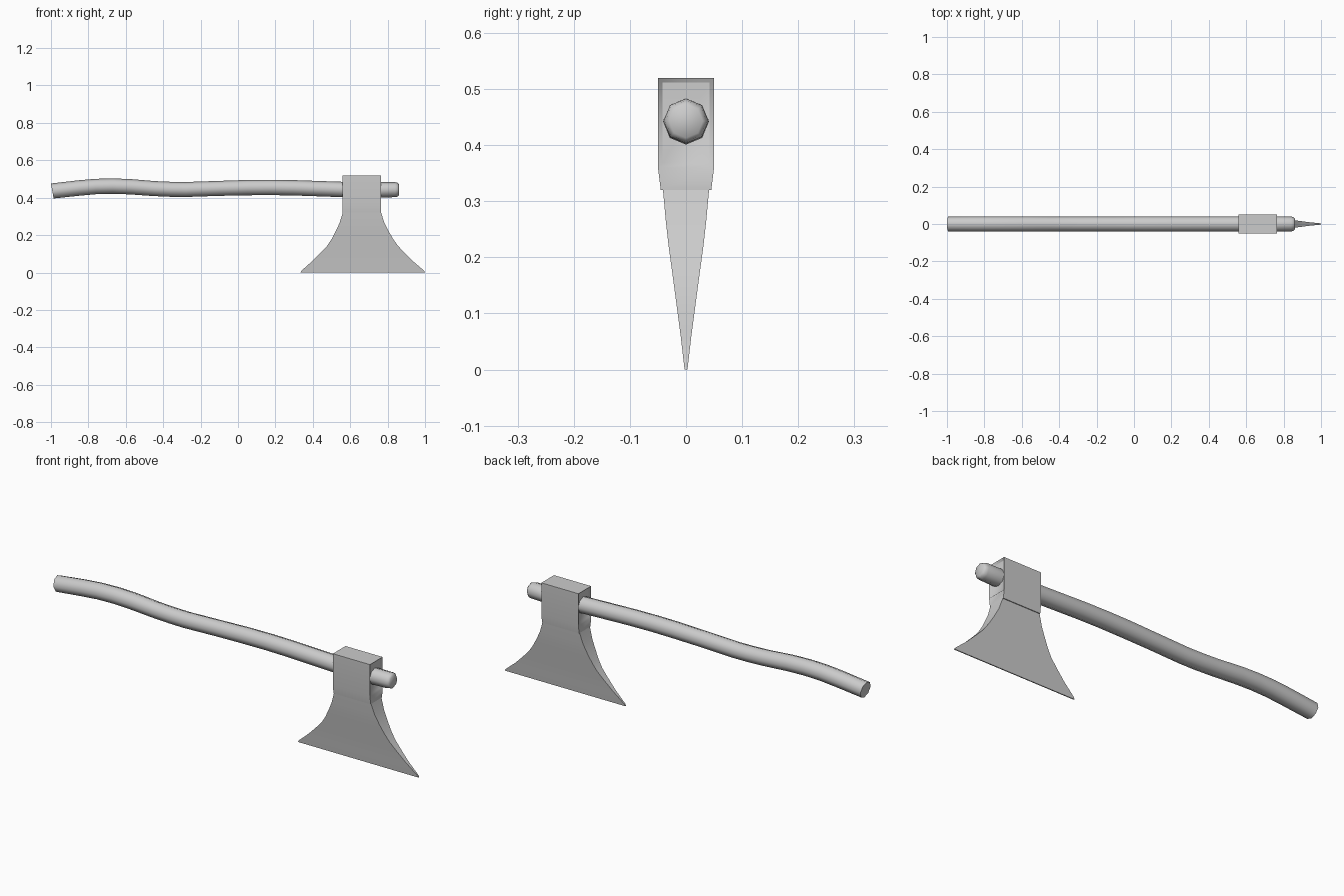
import bpy, bmesh, math

if "Cube" in bpy.data.objects:
    bpy.data.objects.remove(bpy.data.objects["Cube"])


def loft(name, rings, angle):
    """Skin a list of equal-length point rings and cap both ends."""
    bm = bmesh.new()
    loops = [[bm.verts.new(p) for p in ring] for ring in rings]
    n = len(loops[0])
    for a, b in zip(loops, loops[1:]):
        for i in range(n):
            j = (i + 1) % n
            bm.faces.new((a[i], a[j], b[j], b[i]))
    bm.faces.new(loops[0])
    bm.faces.new(loops[-1])
    bmesh.ops.recalc_face_normals(bm, faces=bm.faces)
    mesh = bpy.data.meshes.new(name)
    bm.to_mesh(mesh)
    bm.free()
    obj = bpy.data.objects.new(name, mesh)
    bpy.context.collection.objects.link(obj)
    bpy.ops.object.select_all(action='DESELECT')
    obj.select_set(True)
    bpy.context.view_layer.objects.active = obj
    bpy.ops.object.shade_smooth_by_angle(angle=math.radians(angle))
    return obj


def rect(cx, hx, hy, z):
    return [(cx - hx, -hy, z), (cx + hx, -hy, z), (cx + hx, hy, z), (cx - hx, hy, z)]


# Wavy octagonal handle: x, centre height, radius, end tilt
path = [(-0.993, 0.436, 0.040, 0.18), (-0.85, 0.452, 0.041, 0.10),
        (-0.76, 0.460, 0.041, 0.05), (-0.67, 0.462, 0.041, 0),
        (-0.58, 0.459, 0.041, -0.05), (-0.45, 0.449, 0.040, -0.06),
        (-0.36, 0.445, 0.040, -0.03), (-0.28, 0.444, 0.040, 0),
        (-0.10, 0.450, 0.040, 0.02), (0.05, 0.454, 0.041, 0.01),
        (0.17, 0.455, 0.041, 0), (0.30, 0.453, 0.041, -0.02),
        (0.56, 0.444, 0.041, -0.02), (0.77, 0.442, 0.041, 0),
        (0.84, 0.443, 0.040, 0), (0.853, 0.443, 0.037, 0), (0.86, 0.443, 0.030, 0)]
handle = []
for x, z, r, tilt in path:
    ring = []
    for k in range(8):
        a = k * math.pi / 4
        u = r * math.sin(a)
        ring.append((x - u * tilt, r * math.cos(a), z + u))
    handle.append(ring)
loft("handle", handle, 50)

# Eye block that grips the handle, with dished ends
eye = loft("head_eye", [rect(0.6625, 0.1025, 0.045, 0.32), rect(0.6625, 0.1025, 0.05, 0.36),
                        rect(0.6625, 0.1025, 0.05, 0.52)], 30)
bm = bmesh.new()
bm.from_mesh(eye.data)
ends = [f for f in bm.faces if abs(f.normal.x) > 0.9 and f.calc_center_median().z > 0.4]
bmesh.ops.inset_individual(bm, faces=ends, thickness=0.012, depth=-0.008)
bm.to_mesh(eye.data)
bm.free()

# Flared blade tapering to the cutting edge: centre, half length, half thickness, height
blade = [(0.6625, 0.1025, 0.041, 0.32), (0.663, 0.120, 0.036, 0.265),
         (0.664, 0.142, 0.031, 0.22), (0.665, 0.164, 0.0255, 0.18),
         (0.666, 0.189, 0.0205, 0.143), (0.666, 0.225, 0.0155, 0.105),
         (0.666, 0.270, 0.0095, 0.06), (0.667, 0.330, 0.0035, 0.008),
         (0.667, 0.333, 0.0025, 0.0)]
loft("blade", [rect(*b) for b in blade], 30)
